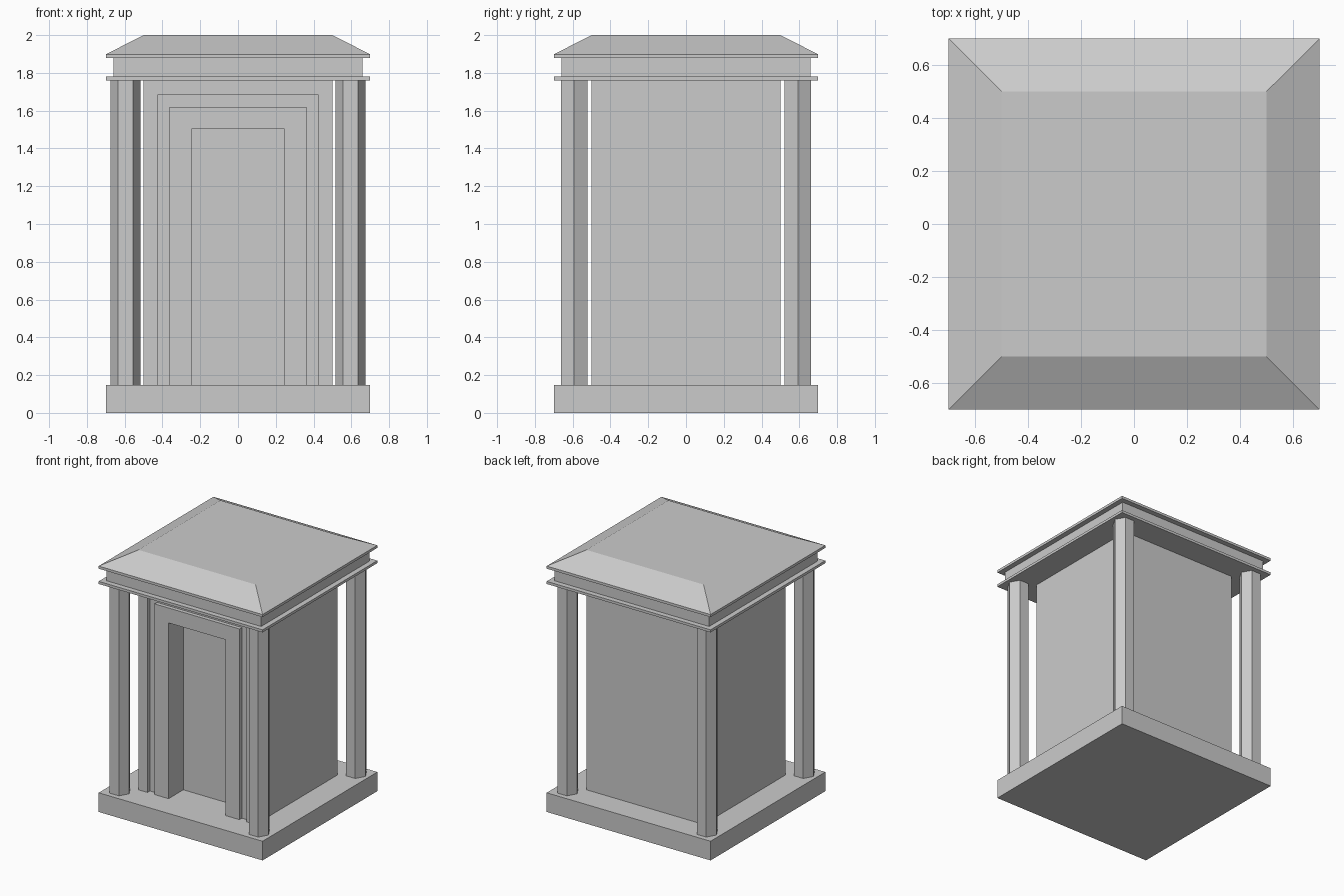
import bpy, bmesh
from math import radians, cos, sin

if "Cube" in bpy.data.objects:
    bpy.data.objects.remove(bpy.data.objects["Cube"])


def mesh_object(name, bm):
    bmesh.ops.recalc_face_normals(bm, faces=bm.faces)
    mesh = bpy.data.meshes.new(name)
    bm.to_mesh(mesh)
    bm.free()
    ob = bpy.data.objects.new(name, mesh)
    bpy.context.collection.objects.link(ob)
    return ob


def prism(name, points, offset):
    """Extrude a flat outline of 3D points along an offset vector."""
    bm = bmesh.new()
    face = bm.faces.new([bm.verts.new(p) for p in points])
    ext = bmesh.ops.extrude_face_region(bm, geom=[face])
    verts = [v for v in ext["geom"] if isinstance(v, bmesh.types.BMVert)]
    bmesh.ops.translate(bm, vec=offset, verts=verts)
    return mesh_object(name, bm)


def slab(name, half, z0, z1, top_half=None):
    """Square block, optionally tapering towards the top."""
    ob = prism(name, [(-half, -half, z0), (half, -half, z0),
                      (half, half, z0), (-half, half, z0)], (0, 0, z1 - z0))
    for v in ob.data.vertices:
        if top_half and v.co.z > (z0 + z1) / 2:
            v.co.x *= top_half / half
            v.co.y *= top_half / half
    return ob


def cut(target, cutter):
    cutter.hide_render = True
    cutter.hide_set(True)
    mod = target.modifiers.new(cutter.name, "BOOLEAN")
    mod.operation = "DIFFERENCE"
    mod.solver = "EXACT"
    mod.object = cutter


# Plinth, entablature and hipped roof
slab("plinth", 0.70, 0.0, 0.148)
slab("architrave", 0.70, 1.76, 1.78)
slab("frieze", 0.66, 1.78, 1.878)
slab("cornice", 0.70, 1.878, 1.898)
slab("roof", 0.70, 1.898, 2.0, 0.50)

# Chamber with a grooved door surround and a deep doorway
chamber = slab("chamber", 0.50, 0.148, 1.76)
y, low = -0.6, 0.10
groove = [(-0.423, low), (-0.423, 1.685), (0.423, 1.685), (0.423, low),
          (0.363, low), (0.363, 1.62), (-0.363, 1.62), (-0.363, low)]
door = [(-0.243, low), (-0.243, 1.505), (0.243, 1.505), (0.243, low)]
cut(chamber, prism("groove_cutter", [(x, y, z) for x, z in groove], (0, 0.13, 0)))
cut(chamber, prism("doorway_cutter", [(x, y, z) for x, z in door], (0, 0.28, 0)))

# Six-sided corner columns
for sy, end in ((-1, "front"), (1, "back")):
    for sx, side in ((-1, "left"), (1, "right")):
        ring = [(sx * 0.595 + 0.08 * cos(radians(60 * i)),
                 sy * 0.592 + 0.08 * sin(radians(60 * i)), 0.148) for i in range(6)]
        prism(f"{end}_{side}_column", ring, (0, 0, 1.612))
